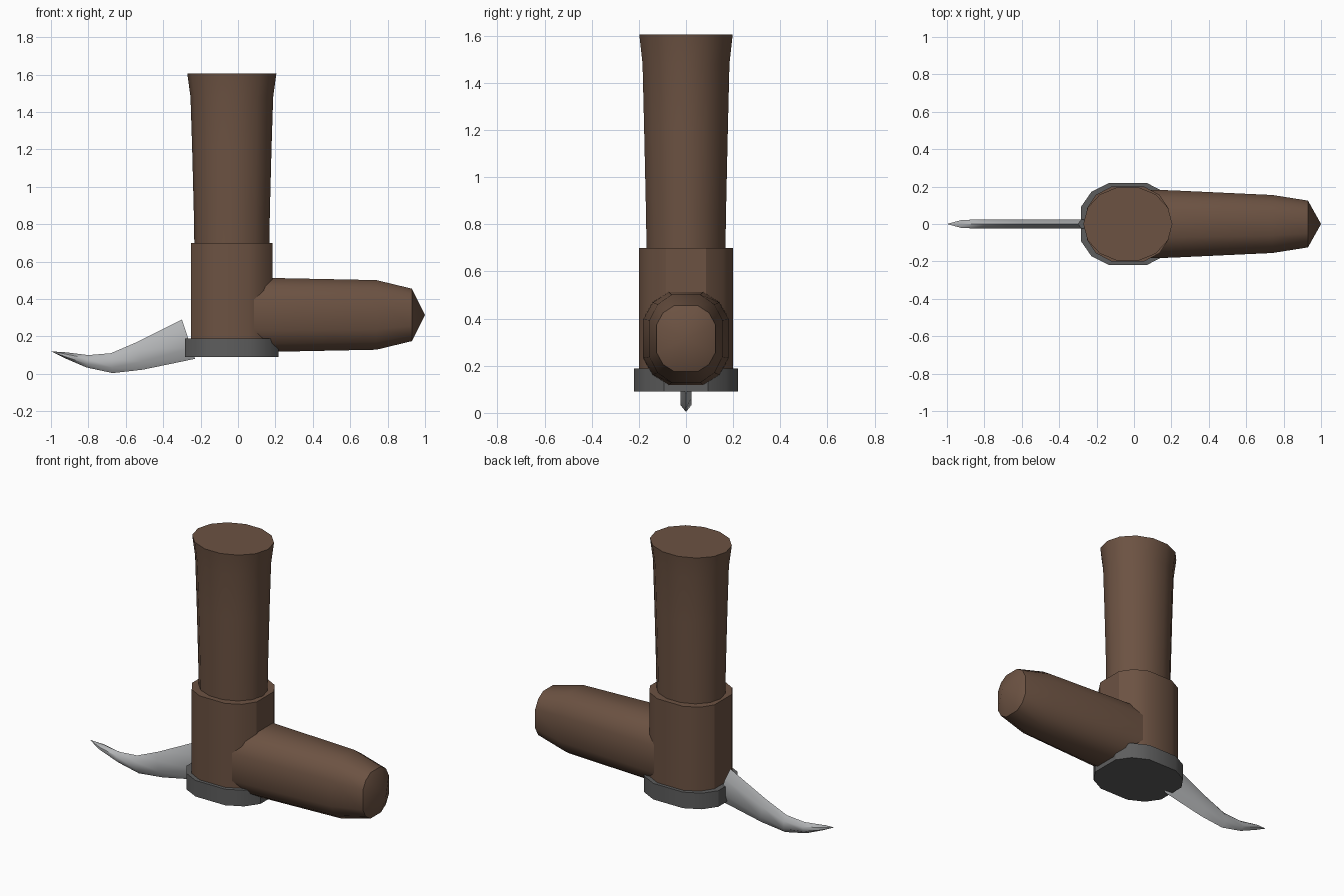
import bpy, bmesh, math
from mathutils import Vector

if "Cube" in bpy.data.objects:
    bpy.data.objects.remove(bpy.data.objects["Cube"])


def material(name, rgb):
    m = bpy.data.materials.new(name)
    m.diffuse_color = (*rgb, 1)
    m.use_nodes = True
    m.node_tree.nodes["Principled BSDF"].inputs["Base Color"].default_value = m.diffuse_color
    return m


BROWN = material("brown", (0.15, 0.085, 0.055))
DARK = material("dark_grey", (0.11, 0.11, 0.11))
STEEL = material("light_grey", (0.45, 0.46, 0.47))

# unit outlines: chamfered twelve-sided block and a plain round
q = [(1, 0.42), (0.78, 0.78), (0.40, 1)]
q += [(-x, y) for x, y in reversed(q)]
BLOCK = q + [(-x, -y) for x, y in q]
ROUND = [(math.cos(i * math.tau / 14), math.sin(i * math.tau / 14)) for i in range(14)]


def loft(name, rings, mat, tip=None, angle=30):
    """Skin matching rings, closing the far end flat or to a tip."""
    bm = bmesh.new()
    loops = [[bm.verts.new(p) for p in r] for r in rings]
    n = len(loops[0])
    for a, b in zip(loops, loops[1:]):
        for i in range(n):
            j = (i + 1) % n
            bm.faces.new((a[i], a[j], b[j], b[i]))
    bm.faces.new(loops[0][::-1])
    last = loops[-1]
    if tip:
        t = bm.verts.new(tip)
        for i in range(n):
            bm.faces.new((last[i], last[(i + 1) % n], t))
    else:
        bm.faces.new(last)
    bmesh.ops.recalc_face_normals(bm, faces=bm.faces)
    me = bpy.data.meshes.new(name)
    bm.to_mesh(me)
    bm.free()
    me.materials.append(mat)
    ob = bpy.data.objects.new(name, me)
    bpy.context.collection.objects.link(ob)
    bpy.ops.object.select_all(action='DESELECT')
    ob.select_set(True)
    bpy.context.view_layer.objects.active = ob
    bpy.ops.object.shade_smooth_by_angle(angle=math.radians(angle))
    return ob


def upright(outline, rows):
    return [[(-0.033 + x * rx, y * ry, z) for x, y in outline] for z, rx, ry in rows]


# base plate, housing and flared column
loft("base_plate", upright(BLOCK, [(0.09, 0.25, 0.22), (0.188, 0.25, 0.22)]), DARK)
loft("housing", upright(BLOCK, [(0.15, 0.218, 0.2), (0.70, 0.218, 0.2)]), BROWN)
loft("column", upright(ROUND, [(0.66, 0.2, 0.171), (0.85, 0.203, 0.174),
                               (1.2, 0.212, 0.182), (1.48, 0.221, 0.189),
                               (1.605, 0.238, 0.203)]), BROWN)

# side barrel with shallow pointed end
barrel = [(0.0, 0.185, 0.2), (0.2, 0.18, 0.197), (0.74, 0.155, 0.186), (0.93, 0.125, 0.14)]
loft("side_barrel", [[(x, a * ry, 0.315 + b * rz) for a, b in BLOCK]
                     for x, ry, rz in barrel], BROWN, tip=(1, 0, 0.315), angle=35)

# curved blade: top edge, bottom edge, half thickness
blade = [((-0.30, 0.29), (-0.23, 0.08), 0.024),
         ((-0.54, 0.17), (-0.51, 0.022), 0.024),
         ((-0.68, 0.11), (-0.67, 0.004), 0.024),
         ((-0.80, 0.10), (-0.81, 0.034), 0.024),
         ((-0.92, 0.115), (-0.92, 0.081), 0.022)]
rings = []
for (tx, tz), (bx, bz), h in blade:
    top, bot = Vector((tx, 0, tz)), Vector((bx, 0, bz))
    up, low = top.lerp(bot, 0.28), top.lerp(bot, 0.72)
    side = Vector((0, h, 0))
    rings.append([top, up + side, low + side, bot, low - side, up - side])
loft("blade", rings, STEEL, tip=(-1, 0, 0.12), angle=50)
